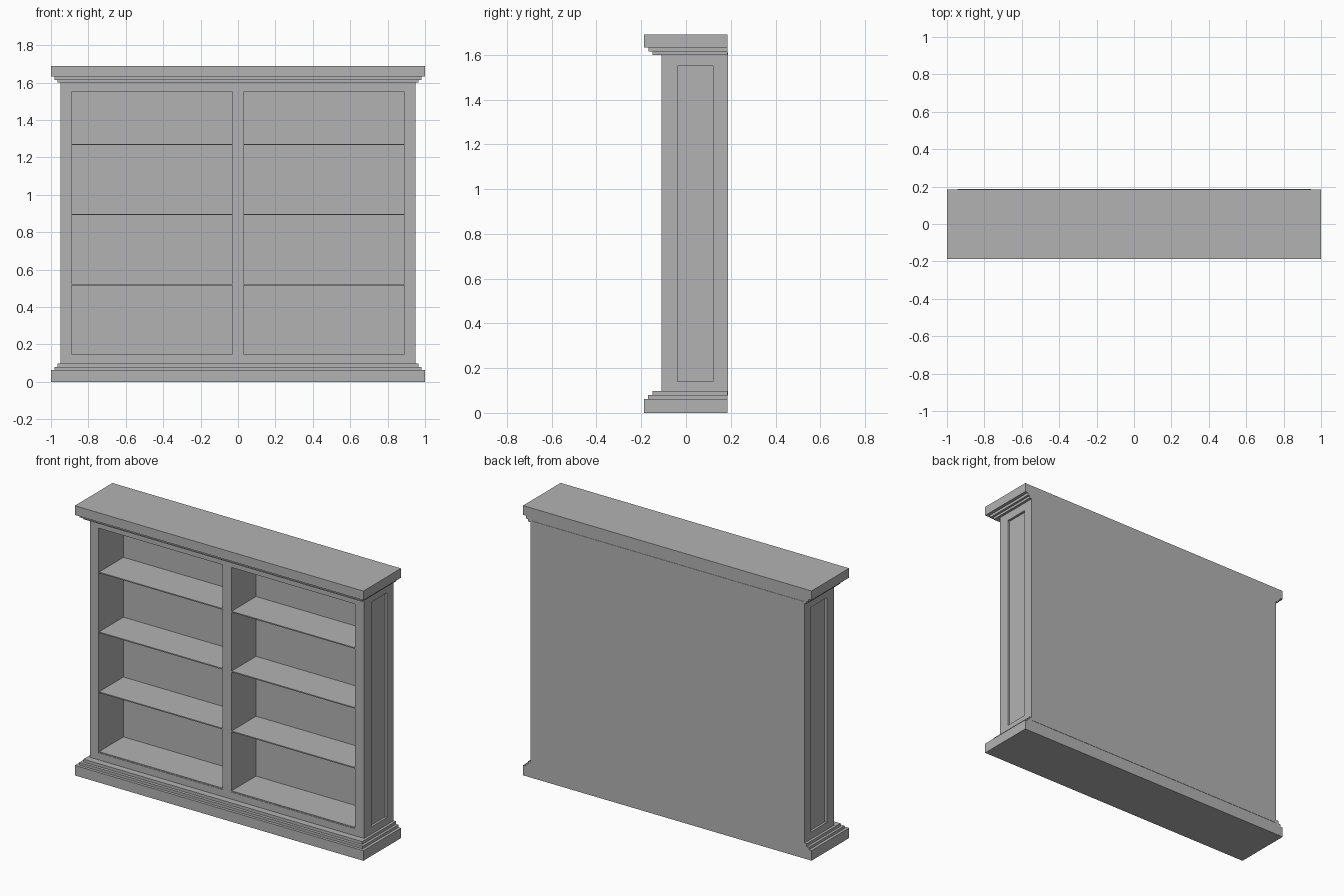
import bpy, bmesh
from mathutils import Vector

cube = bpy.data.objects.get("Cube")
if cube:
    bpy.data.objects.remove(cube, do_unlink=True)

grey = bpy.data.materials.new("plain grey")
grey.use_nodes = True
grey.diffuse_color = (0.45, 0.45, 0.45, 1)
grey.node_tree.nodes["Principled BSDF"].inputs["Base Color"].default_value = (0.45, 0.45, 0.45, 1)

# Shared measurements
BODY_X, BODY_FRONT, BACK = 0.95, -0.109, 0.185
BODY_LOW, BODY_HIGH = 0.097, 1.6
OPEN_OUT, OPEN_IN, OPEN_LOW, OPEN_HIGH = 0.889, 0.03, 0.141, 1.549
PANEL_FRONT, PANEL_BACK = -0.037, 0.12
OPEN_DEPTH, PANEL_DEPTH = 0.245, 0.015


def box_mesh(low, high):
    low, high = Vector(low), Vector(high)
    bm = bmesh.new()
    bmesh.ops.create_cube(bm, size=1)
    for v in bm.verts:
        v.co = (low + high) / 2 + v.co * (high - low)
    return bm


def finish(bm, name):
    bmesh.ops.recalc_face_normals(bm, faces=bm.faces)
    mesh = bpy.data.meshes.new(name)
    bm.to_mesh(mesh)
    bm.free()
    mesh.materials.append(grey)
    obj = bpy.data.objects.new(name, mesh)
    bpy.context.collection.objects.link(obj)
    return obj


def box(name, low, high):
    return finish(box_mesh(low, high), name)


# Carcass: one block, cut along the frame lines, with openings pushed in
bm = box_mesh((-BODY_X, BODY_FRONT, BODY_LOW), (BODY_X, BACK, BODY_HIGH))
cuts = [(0, x) for x in (-OPEN_OUT, -OPEN_IN, OPEN_IN, OPEN_OUT)]
cuts += [(1, PANEL_FRONT), (1, PANEL_BACK), (2, OPEN_LOW), (2, OPEN_HIGH)]
for axis, position in cuts:
    normal = Vector((0, 0, 0))
    normal[axis] = 1
    bmesh.ops.bisect_plane(bm, geom=bm.verts[:] + bm.edges[:] + bm.faces[:],
                           plane_co=normal * position, plane_no=normal)
bm.normal_update()


def recess(chosen, depth):
    pushes = bmesh.ops.extrude_discrete_faces(bm, faces=chosen)["faces"]
    for face in pushes:
        offset = face.normal * -depth
        bmesh.ops.translate(bm, verts=face.verts[:], vec=offset)


openings, side_panels = [], []
for face in bm.faces:
    c, n = face.calc_center_median(), face.normal
    if OPEN_LOW < c.z < OPEN_HIGH:
        if n.y < -0.9 and OPEN_IN < abs(c.x) < OPEN_OUT:
            openings.append(face)
        elif abs(n.x) > 0.9 and PANEL_FRONT < c.y < PANEL_BACK:
            side_panels.append(face)
recess(openings + side_panels, PANEL_DEPTH)

# Deepen the two shelf bays down to the inner back
for v in bm.verts:
    if abs(v.co.y - (BODY_FRONT + PANEL_DEPTH)) < 0.001:
        v.co.y = BODY_FRONT + OPEN_DEPTH
finish(bm, "carcass")

# Thin shelves in both bays
for side, label in ((-1, "right"), (1, "left")):
    x_low, x_high = sorted((side * OPEN_IN, side * OPEN_OUT))
    for i in range(4):
        z = OPEN_LOW + i * 0.375
        box(f"{label}_shelf_{i + 1}", (x_low, BODY_FRONT + 0.003, z),
            (x_high, BODY_FRONT + OPEN_DEPTH, z + 0.007))

# Stepped plinth and cornice: half width, front, bottom, top
mouldings = {
    "plinth": (1.0, -0.187, 0, 0.063),
    "plinth_middle_step": (0.982, -0.169, 0.063, 0.079),
    "plinth_upper_step": (0.966, -0.15, 0.079, 0.097),
    "cornice_lower_step": (0.966, -0.15, 1.6, 1.615),
    "cornice_middle_step": (0.98, -0.168, 1.615, 1.632),
    "cornice": (1.0, -0.187, 1.632, 1.69),
}
for name, (half, front, bottom, top) in mouldings.items():
    box(name, (-half, front, bottom), (half, BACK, top))

# Thin sheet closing the back
box("back_sheet", (-0.945, BACK, BODY_LOW - 0.02), (0.945, BACK + 0.002, BODY_HIGH + 0.01))
